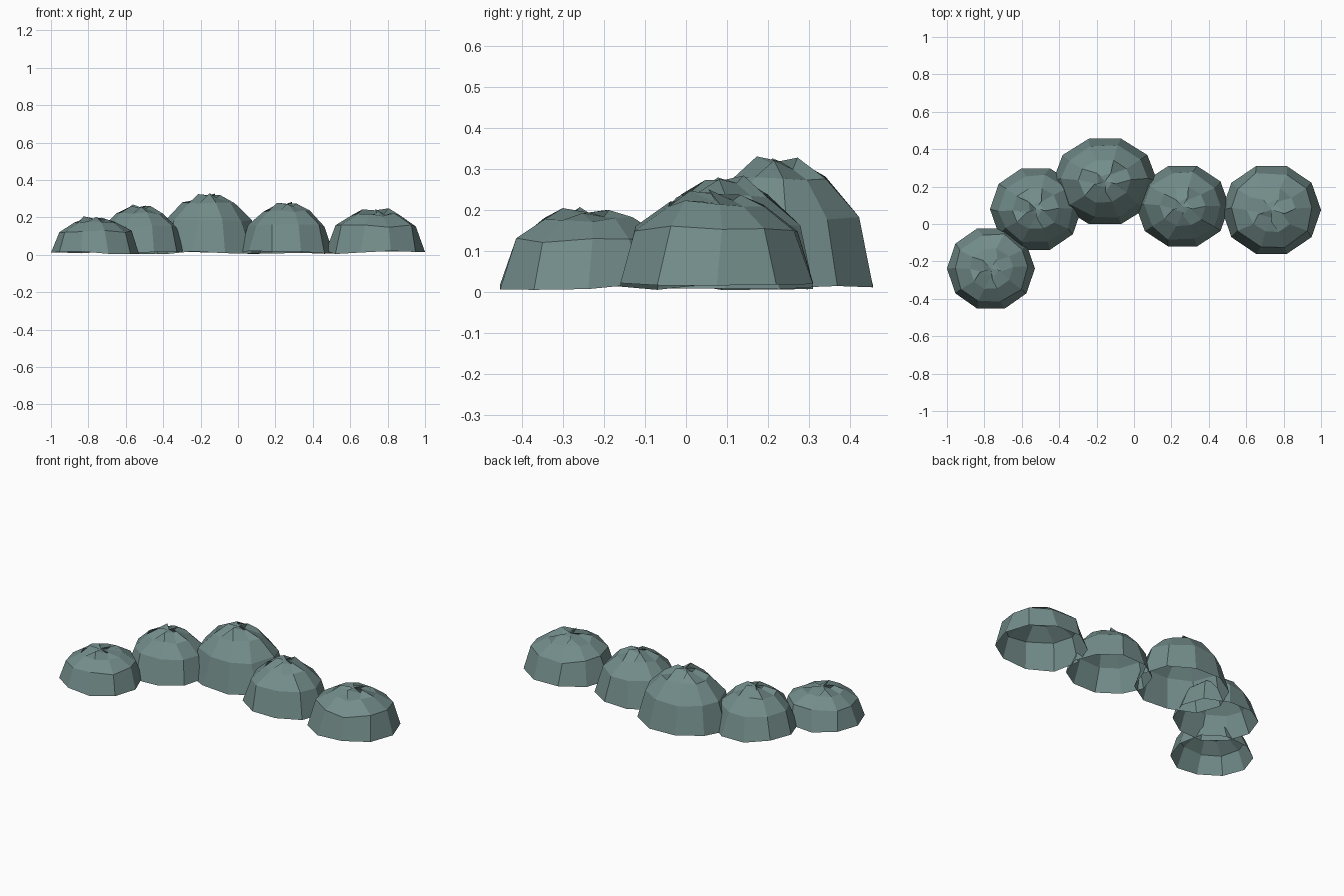
import bpy, bmesh, math, random
from mathutils import Vector

cube = bpy.data.objects.get("Cube")
if cube:
    bpy.data.objects.remove(cube, do_unlink=True)

leaf = bpy.data.materials.new("dusty green")
leaf.use_nodes = True
colour = (0.17, 0.265, 0.255, 1)
leaf.diffuse_color = colour
leaf.node_tree.nodes["Principled BSDF"].inputs["Base Color"].default_value = colour

SIDES = 10


def bush(name, x, y, rx, ry, height, profile, seed):
    """Open-bottomed faceted dome with a pinched, folded crown."""
    rng = random.Random(seed)
    bm = bmesh.new()
    rings = []
    for level, (radius, level_z) in enumerate(profile):
        crown = level == len(profile) - 1
        ring = []
        for i in range(SIDES):
            a = math.tau * i / SIDES
            r, z = radius, level_z * height
            if level:
                a += rng.uniform(-0.08, 0.08)
                r *= rng.uniform(0.95, 1.03)
                z += rng.uniform(-0.008, 0.008)
            else:
                z = rng.uniform(0.004, 0.022)
            if crown:  # alternate points twist and sink into folds
                a += 0.5 if i % 2 else -0.25
                r *= 0.8 if i % 2 else 1.25
                z -= 0.018 if i % 2 else 0
            ring.append(bm.verts.new(
                (x + rx * r * math.cos(a), y + ry * r * math.sin(a) / 0.951, z)))
        rings.append(ring)
    # Shell between neighbouring rings
    for low, high in zip(rings, rings[1:]):
        for i in range(SIDES):
            j = (i + 1) % SIDES
            bm.faces.new((low[i], low[j], high[j], high[i]))
    # Crown fan
    tip = bm.verts.new(Vector((x, y, height - 0.012)))
    for i in range(SIDES):
        bm.faces.new((rings[-1][i], rings[-1][(i + 1) % SIDES], tip))
    mesh = bpy.data.meshes.new(name)
    bm.to_mesh(mesh)
    bm.free()
    mesh.materials.append(leaf)
    bpy.context.collection.objects.link(bpy.data.objects.new(name, mesh))


# Ring profiles as (radius, height) fractions: squat and tall bushes
squat = [(1, 0), (0.85, 0.61), (0.5, 0.86), (0.22, 0.97)]
tall = [(1, 0), (0.83, 0.55), (0.5, 0.83), (0.18, 0.98)]

bush("bush_far_right", -0.765, -0.238, 0.235, 0.215, 0.205, squat, 1)
bush("bush_right", -0.525, 0.08, 0.245, 0.218, 0.268, tall, 2)
bush("bush_middle", -0.155, 0.228, 0.28, 0.228, 0.33, tall, 3)
bush("bush_left", 0.26, 0.095, 0.25, 0.215, 0.285, tall, 4)
bush("bush_far_left", 0.735, 0.075, 0.265, 0.235, 0.25, squat, 5)
